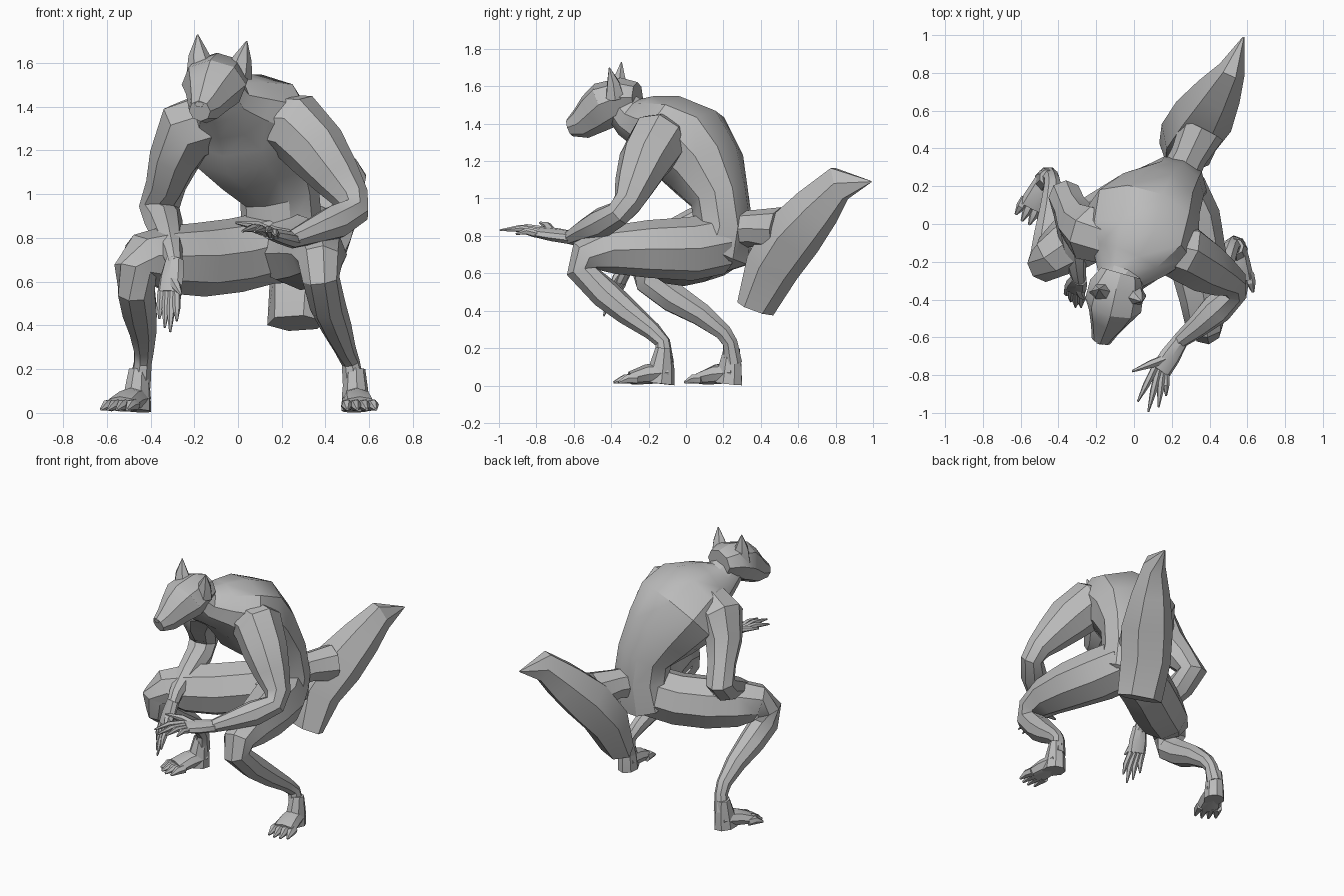
import bpy
import bmesh
import math
from mathutils import Vector

if "Cube" in bpy.data.objects:
    bpy.data.objects.remove(bpy.data.objects["Cube"], do_unlink=True)

# One plain colour for the whole figure
grey = bpy.data.materials.new("plain grey")
grey.use_nodes = True
grey.diffuse_color = (.5, .5, .5, 1)
grey.node_tree.nodes["Principled BSDF"].inputs["Base Color"].default_value = (.5, .5, .5, 1)


def loft(name, rings, side=(1, 0, 0), sides=8):
    """Skin rings of (x, y, z, half width, half depth); width runs along side."""
    bm = bmesh.new()
    side = Vector(side)
    centres = [Vector(ring[:3]) for ring in rings]
    last = len(rings) - 1
    loops = []
    for i, ring in enumerate(rings):
        before = (centres[i] - centres[max(i - 1, 0)]).normalized()
        after = (centres[min(i + 1, last)] - centres[i]).normalized()
        along = (before + after).normalized()
        across = (side - along * side.dot(along)).normalized()
        up = along.cross(across)
        wide, deep = ring[3] * 1.03, ring[-1] * 1.03
        loop = []
        for k in range(sides):
            angle = math.tau * k / sides
            offset = across * wide * math.cos(angle) + up * deep * math.sin(angle)
            loop.append(bm.verts.new(centres[i] + offset))
        loops.append(loop)
    for low, high in zip(loops, loops[1:]):
        for k in range(sides):
            n = (k + 1) % sides
            bm.faces.new((low[k], low[n], high[n], high[k]))
    bm.faces.new(loops[0])
    bm.faces.new(loops[-1])
    bmesh.ops.recalc_face_normals(bm, faces=bm.faces)
    mesh = bpy.data.meshes.new(name)
    bm.to_mesh(mesh)
    bm.free()
    mesh.materials.append(grey)
    obj = bpy.data.objects.new(name, mesh)
    bpy.context.collection.objects.link(obj)
    bpy.ops.object.select_all(action="DESELECT")
    obj.select_set(True)
    bpy.context.view_layer.objects.active = obj
    bpy.ops.object.shade_smooth_by_angle(angle=math.radians(32))


def digit(name, base, tip, radius, lift):
    """Tapered finger or toe with a raised knuckle."""
    base, tip = Vector(base), Vector(tip)
    knuckle = base.lerp(tip, .5) + Vector(lift)
    loft(name, [(*base, radius), (*knuckle, radius * .9), (*tip, radius * .25)],
         side=(1, .3, .2), sides=6)


def hand(name, wrist, palm, side, tips, thumb, lift):
    """Flat palm with a row of fingers and a thumb."""
    wrist, palm = Vector(wrist), Vector(palm)
    across = Vector(side).normalized()
    middle = wrist.lerp(palm, .55)
    loft(name + "_palm", [(*wrist, .042, .036), (*middle, .056, .032),
                          (*palm, .056, .024)], side=side)
    for i, tip in enumerate(tips):
        base = palm + across * .036 * (i - 1.5) / 1.5
        digit(f"{name}_finger_{i}", base, tip, .02, lift)
    digit(name + "_thumb", middle, thumb, .024, lift)


def foot(name, x, y, heading):
    """Heel, flat sole and clawed toes pointing along heading."""
    forward = Vector(heading).normalized()
    across = Vector((-forward.y, forward.x, 0))

    def at(ahead, z, sideways=0):
        return (*(Vector((x, y, z)) + forward * ahead + across * sideways),)

    loft(name + "_heel", [(*at(0, .2), .046, .042), (*at(.01, .1), .058, .066),
                          (*at(.02, .01), .064, .078)], side=across)
    loft(name + "_sole", [(*at(-.02, .07), .054, .05), (*at(.09, .06), .068, .052),
                          (*at(.18, .04), .078, .034)], side=across)
    for i in range(4):
        spread = (i - 1.5) / 1.5
        length = .275 - .025 * abs(spread)
        digit(f"{name}_toe_{i}", at(.15, .035, spread * .055),
              at(length, .016, spread * .066), .028, (0, 0, .01))


# Hunched torso, from the crotch up to the neck
loft("torso", [(.18, .1, .64, .08, .08), (.18, .17, .73, .2, .19),
               (.2, .2, .86, .18, .155), (.19, .18, 1, .18, .155),
               (.12, .11, 1.15, .24, .21), (.05, .02, 1.28, .3, .24),
               (.02, -.1, 1.36, .29, .2), (-.03, -.2, 1.4, .2, .15),
               (-.07, -.29, 1.43, .125, .115), (-.1, -.36, 1.5, .1, .09)],
     side=(1, -.1, .05), sides=10)

# Head with long muzzle, nose and pointed ears
loft("head", [(-.07, -.26, 1.54, .105, .08), (-.09, -.33, 1.54, .142, .105),
              (-.11, -.43, 1.5, .148, .125), (-.13, -.49, 1.455, .11, .11),
              (-.155, -.56, 1.4, .074, .083), (-.175, -.62, 1.38, .05, .048)],
     side=(1, -.27, 0))
loft("nose", [(-.17, -.59, 1.42, .03, .02), (-.178, -.635, 1.41, .02, .014)], sides=6)
loft("right_ear", [(-.165, -.36, 1.56, .07, .055), (-.18, -.355, 1.64, .045, .035),
                   (-.185, -.345, 1.73, .003)], sides=6)
loft("left_ear", [(0, -.38, 1.54, .065, .055), (.02, -.39, 1.62, .042, .035),
                  (.04, -.41, 1.7, .003)], sides=6)

# Left arm reaches forward
loft("left_arm", [(.1, -.1, 1.34, .12), (.26, -.15, 1.31, .155),
                  (.36, -.22, 1.2, .14), (.45, -.27, 1.08, .11),
                  (.52, -.31, .98, .08), (.53, -.36, .92, .07),
                  (.44, -.45, .87, .08), (.34, -.54, .83, .06),
                  (.24, -.62, .79, .04)], side=(-.1, .18, -.15))
hand("left_hand", (.25, -.61, .79), (.14, -.78, .82), (-.8, .5, .3),
     [(.17, -.91, .81), (.13, -.97, .83), (.075, -.995, .83), (.02, -.94, .83)],
     (-.01, -.78, .87), (0, 0, .015))

# Right arm hangs back, then drops in front of the thigh
loft("right_arm", [(-.1, -.08, 1.34, .14), (-.23, -.05, 1.29, .15),
                   (-.29, 0, 1.16, .115), (-.33, .08, 1.04, .09),
                   (-.36, .14, .94, .09), (-.34, .06, .87, .085),
                   (-.32, -.1, .8, .07), (-.3, -.25, .73, .045),
                   (-.29, -.3, .68, .036)])
hand("right_hand", (-.29, -.29, .7), (-.315, -.35, .55), (1, -.4, 0),
     [(-.36, -.37, .43), (-.335, -.41, .39), (-.31, -.44, .37), (-.28, -.44, .42)],
     (-.26, -.4, .54), (0, -.012, 0))

# Crouching legs, each from hip through knee to ankle
loft("left_leg", [(.22, .18, .76, .16), (.29, .02, .73, .165),
                  (.34, -.2, .73, .15), (.37, -.4, .725, .125),
                  (.375, -.53, .69, .1), (.38, -.555, .61, .083),
                  (.41, -.43, .49, .08), (.45, -.31, .39, .068),
                  (.49, -.18, .29, .048), (.515, -.125, .23, .041),
                  (.53, -.115, .12, .05)], side=(1, .2, 0))
loft("right_leg", [(.16, .17, .76, .16), (-.01, .1, .72, .165),
                   (-.17, 0, .7, .165), (-.33, -.1, .7, .15),
                   (-.43, -.17, .7, .12), (-.47, -.21, .65, .096),
                   (-.465, -.19, .56, .088), (-.45, -.07, .47, .082),
                   (-.435, .08, .38, .064), (-.43, .2, .285, .046),
                   (-.435, .235, .23, .041), (-.45, .25, .12, .05)],
     side=(.14, -.24, -.22))
foot("left_foot", .535, -.12, (.12, -1, 0))
foot("right_foot", -.455, .245, (-.45, -.9, 0))

# Bushy tail with a short root
loft("tail_root", [(.22, .22, .83, .1), (.29, .36, .84, .095), (.36, .5, .83, .12)])
loft("tail", [(.265, .37, .41, .14, .09), (.29, .46, .63, .155, .14),
              (.37, .57, .8, .16, .155), (.45, .7, .95, .12, .13),
              (.52, .82, 1.08, .07, .1), (.58, .99, 1.09, .004)],
     side=(.9, -.43, 0), sides=6)
